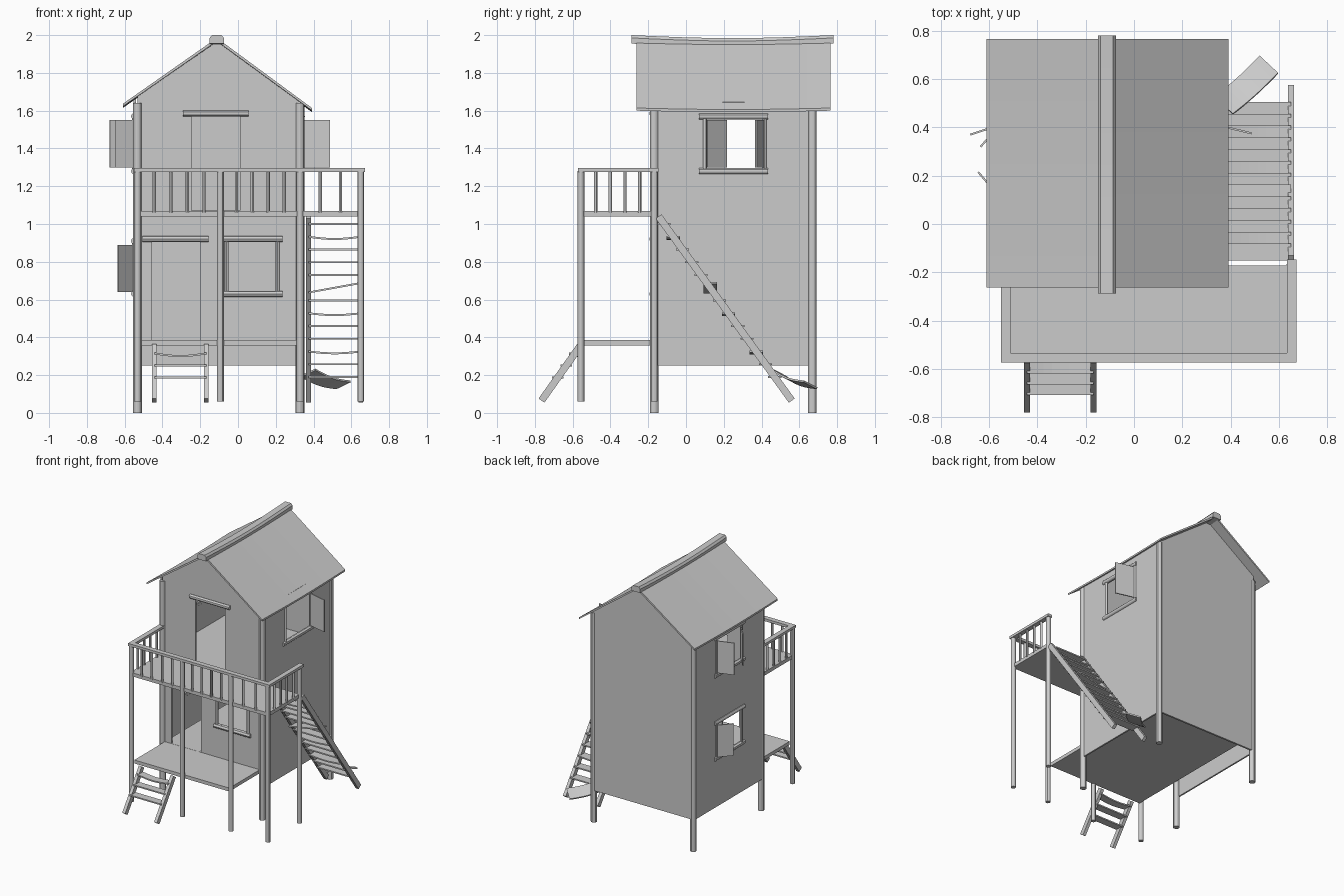
import bpy, bmesh, math
from mathutils import Vector, Matrix

if "Cube" in bpy.data.objects:
    bpy.data.objects.remove(bpy.data.objects["Cube"], do_unlink=True)

grey = bpy.data.materials.new("weathered_grey")
grey.use_nodes = True
grey.diffuse_color = (0.6, 0.6, 0.6, 1)
grey.node_tree.nodes["Principled BSDF"].inputs["Base Color"].default_value = (0.6, 0.6, 0.6, 1)


def finish(name, bm):
    bmesh.ops.recalc_face_normals(bm, faces=bm.faces)
    mesh = bpy.data.meshes.new(name)
    bm.to_mesh(mesh)
    bm.free()
    mesh.materials.append(grey)
    ob = bpy.data.objects.new(name, mesh)
    bpy.context.collection.objects.link(ob)
    return ob


def box(name, x0, x1, y0, y1, z0, z1):
    bm = bmesh.new()
    size = Matrix.Diagonal((x1 - x0, y1 - y0, z1 - z0, 1))
    centre = Matrix.Translation(((x0 + x1) / 2, (y0 + y1) / 2, (z0 + z1) / 2))
    bmesh.ops.create_cube(bm, size=1, matrix=centre @ size)
    return finish(name, bm)


def span(a, b):
    a, b = Vector(a), Vector(b)
    turn = (b - a).to_track_quat("Z", "Y").to_matrix().to_4x4()
    return Matrix.Translation((a + b) / 2) @ turn, (b - a).length


def pole(name, a, b, r):
    place, length = span(a, b)
    bm = bmesh.new()
    bmesh.ops.create_cone(bm, cap_ends=True, segments=12, radius1=r, radius2=r,
                          depth=length, matrix=place)
    ob = finish(name, bm)
    bpy.ops.object.select_all(action="DESELECT")
    ob.select_set(True)
    bpy.context.view_layer.objects.active = ob
    bpy.ops.object.shade_smooth_by_angle()
    return ob


def beam(name, a, b, w, d):
    place, length = span(a, b)
    bm = bmesh.new()
    bmesh.ops.create_cube(bm, size=1, matrix=place @ Matrix.Diagonal((w, d, length, 1)))
    return finish(name, bm)


def loft(name, profile, t0, t1, axis="y", sag=0.0, tilt=0.0, steps=8):
    """Sweep a profile along an axis, sagging in the middle."""
    bm = bmesh.new()
    rings = []
    for i in range(steps + 1):
        f = i / steps
        t = t0 + (t1 - t0) * f
        drop = tilt * (f - 0.5) - sag * math.sin(math.pi * f)
        rings.append([bm.verts.new((p, t, q + drop) if axis == "y" else (t, p, q + drop))
                      for p, q in profile])
    n = len(profile)
    for r, s in zip(rings, rings[1:]):
        for k in range(n):
            bm.faces.new((r[k], r[(k + 1) % n], s[(k + 1) % n], s[k]))
    bm.faces.new(rings[0])
    bm.faces.new(rings[-1])
    return finish(name, bm)


def cut(ob, *bounds):
    cutter = box("opening_cutter", *bounds)
    mod = ob.modifiers.new("opening", "BOOLEAN")
    mod.operation, mod.solver, mod.object = "DIFFERENCE", "EXACT", cutter
    bpy.context.view_layer.objects.active = ob
    bpy.ops.object.modifier_apply(modifier=mod.name)
    bpy.data.objects.remove(cutter, do_unlink=True)


# House corner posts
LEFT, RIGHT, FRONT, BACK = -0.532, 0.328, -0.168, 0.669
for x in (LEFT, RIGHT):
    for y in (FRONT, BACK):
        pole("corner_post", (x, y, 0), (x, y, 1.64), 0.023)

# Gable walls
RIDGE = -0.112


def gable(bottom):
    return [(LEFT, bottom), (RIGHT, bottom), (RIGHT, 1.655), (RIDGE, 1.965), (LEFT, 1.675)]


front_wall = loft("front_wall", gable(0.37), -0.174, -0.16, steps=1)
loft("back_wall", gable(0.25), 0.672, 0.686, steps=1)
cut(front_wall, -0.455, -0.2, -0.3, 0, 0.386, 0.91)
cut(front_wall, -0.245, 0.01, -0.3, 0, 1.071, 1.575)
cut(front_wall, -0.06, 0.215, -0.3, 0, 0.645, 0.905)

# Side walls with their windows
left_wall = box("left_wall", -0.552, -0.54, FRONT, BACK, 0.25, 1.66)
right_wall = box("right_wall", 0.328, 0.34, FRONT, BACK, 0.25, 1.645)
cut(left_wall, -0.7, -0.4, 0.1, 0.41, 0.645, 0.895)
cut(left_wall, -0.7, -0.4, 0.1, 0.41, 1.295, 1.555)
cut(right_wall, 0.2, 0.5, 0.1, 0.41, 1.295, 1.555)

# Side window frames
for x, low, high in ((-0.55, 0.63, 0.91), (-0.55, 1.28, 1.57), (0.338, 1.28, 1.57)):
    for z in (low, high):
        pole("window_rail", (x, 0.07, z), (x, 0.435, z), 0.016)
    for y in (0.1, 0.415):
        pole("window_jamb", (x, y, low), (x, y, high), 0.011)


# Shutters standing open
def shutter(hinge, tip, z0, z1):
    middle = (z0 + z1) / 2
    beam("shutter", (*hinge, middle), (*tip, middle), 0.008, z1 - z0).name = "shutter"


def panel(hinge, tip, z0, z1):
    bm = bmesh.new()
    a, b = Vector(hinge), Vector(tip)
    side = (b - a).orthogonal().normalized() * 0.004
    for end in (a, b):
        for s in (side, -side):
            for z in (z0, z1):
                bm.verts.new((*(end + s), z))
    bmesh.ops.convex_hull(bm, input=bm.verts)
    bmesh.ops.dissolve_limit(bm, angle_limit=0.01, verts=bm.verts, edges=bm.edges)
    finish("shutter", bm)


panel((0.345, 0.41), (0.487, 0.375), 1.3, 1.55)
panel((-0.555, 0.41), (-0.678, 0.37), 1.3, 1.55)
panel((-0.555, 0.11), (-0.645, 0.215), 1.3, 1.55)
panel((-0.555, 0.41), (-0.635, 0.32), 0.64, 0.89)

# Door lintels, jambs and front window frame
for x0, x1, z in ((-0.505, -0.155, 0.92), (-0.29, 0.055, 1.585),
                  (-0.08, 0.235, 0.92), (-0.08, 0.235, 0.63)):
    pole("front_lintel", (x0, -0.178, z), (x1, -0.178, z), 0.016)
for x in (-0.06, 0.21):
    pole("front_window_jamb", (x, -0.176, 0.63), (x, -0.176, 0.92), 0.011)

# Roof slopes and ridge cap
for name, ex, ez in (("roof_left", -0.61, 1.63), ("roof_right", 0.392, 1.608)):
    loft(name, [(RIDGE, 1.968), (ex, ez - 0.008), (ex, ez + 0.006), (RIDGE, 1.985)],
         -0.262, 0.765, sag=0.008)
loft("ridge_cap", [(-0.15, 1.955), (-0.15, 1.985), (-0.138, 2.0), (-0.087, 2.0),
                   (-0.075, 1.985), (-0.075, 1.955)], -0.288, 0.78, sag=0.016)

# Floors and decks
box("lower_floor", -0.512, 0.31, -0.55, 0.668, 0.358, 0.385)
box("upper_floor", -0.536, 0.326, -0.17, 0.67, 1.045, 1.07)
box("balcony_floor", -0.54, 0.655, -0.56, -0.172, 1.04, 1.068)

# Balcony posts, rails and balusters
EDGE, END = -0.556, 0.65
posts = (LEFT, -0.092, 0.328, END)
for x in posts:
    pole("balcony_post", (x, EDGE, 0.06), (x, EDGE, 1.28), 0.018)
pole("balcony_post", (END, FRONT, 0.06), (END, FRONT, 1.28), 0.018)
box("front_handrail", -0.551, 0.672, -0.573, -0.534, 1.276, 1.296)
box("left_handrail", -0.551, -0.512, -0.534, -0.185, 1.276, 1.296)
box("right_handrail", 0.634, 0.672, -0.534, -0.146, 1.276, 1.296)


def balusters(a, b, count):
    a, b = Vector(a), Vector(b)
    for i in range(1, count + 1):
        p = a.lerp(b, i / (count + 1))
        pole("baluster", (p.x, p.y, 1.06), (p.x, p.y, 1.28), 0.009)


for x0, x1, count in zip(posts, posts[1:], (4, 4, 2)):
    balusters((x0, EDGE, 0), (x1, EDGE, 0), count)
for x in (LEFT, END):
    balusters((x, EDGE, 0), (x, FRONT, 0), 4)


# Ladders with flat treads
def ladder(name, x0, x1, top, foot, treads, depth, worn):
    for x in (x0, x1):
        beam(name + "_stringer", (x, *top), (x, *foot), 0.025, 0.038)
    for i, z in enumerate(treads):
        f = (z - top[1]) / (foot[1] - top[1])
        y = top[0] + (foot[0] - top[0]) * f
        sag, tilt = worn.get(i, (0, 0))
        loft(name + "_tread", [(y - depth / 2, z - 0.005), (y + depth / 2, z - 0.005),
                               (y + depth / 2, z + 0.005), (y - depth / 2, z + 0.005)],
             x0, x1, "x", sag, tilt)


ladder("side_ladder", 0.373, 0.65, (-0.145, 1.04), (0.56, 0.065),
       [1.0 - 0.0675 * i for i in range(13)], 0.07,
       {1: (0.012, 0), 5: (0, 0.05), 7: (0.01, 0), 10: (0.01, 0)})
ladder("front_ladder", -0.443, -0.168, (-0.56, 0.355), (-0.765, 0.065),
       (0.315, 0.25, 0.187), 0.06, {0: (0.014, 0)})

# Loose tread lying at the ladder foot
plank = loft("fallen_tread", [(-0.055, -0.005), (0.055, -0.005), (0.055, 0.005), (-0.055, 0.005)],
             -0.13, 0.13, "x", sag=0.015)
plank.matrix_world = (Matrix.Translation((0.465, 0.575, 0.18))
                      @ Matrix.Rotation(math.radians(42), 4, "Z")
                      @ Matrix.Rotation(math.radians(14), 4, "Y")
                      @ Matrix.Rotation(math.radians(-20), 4, "X"))
